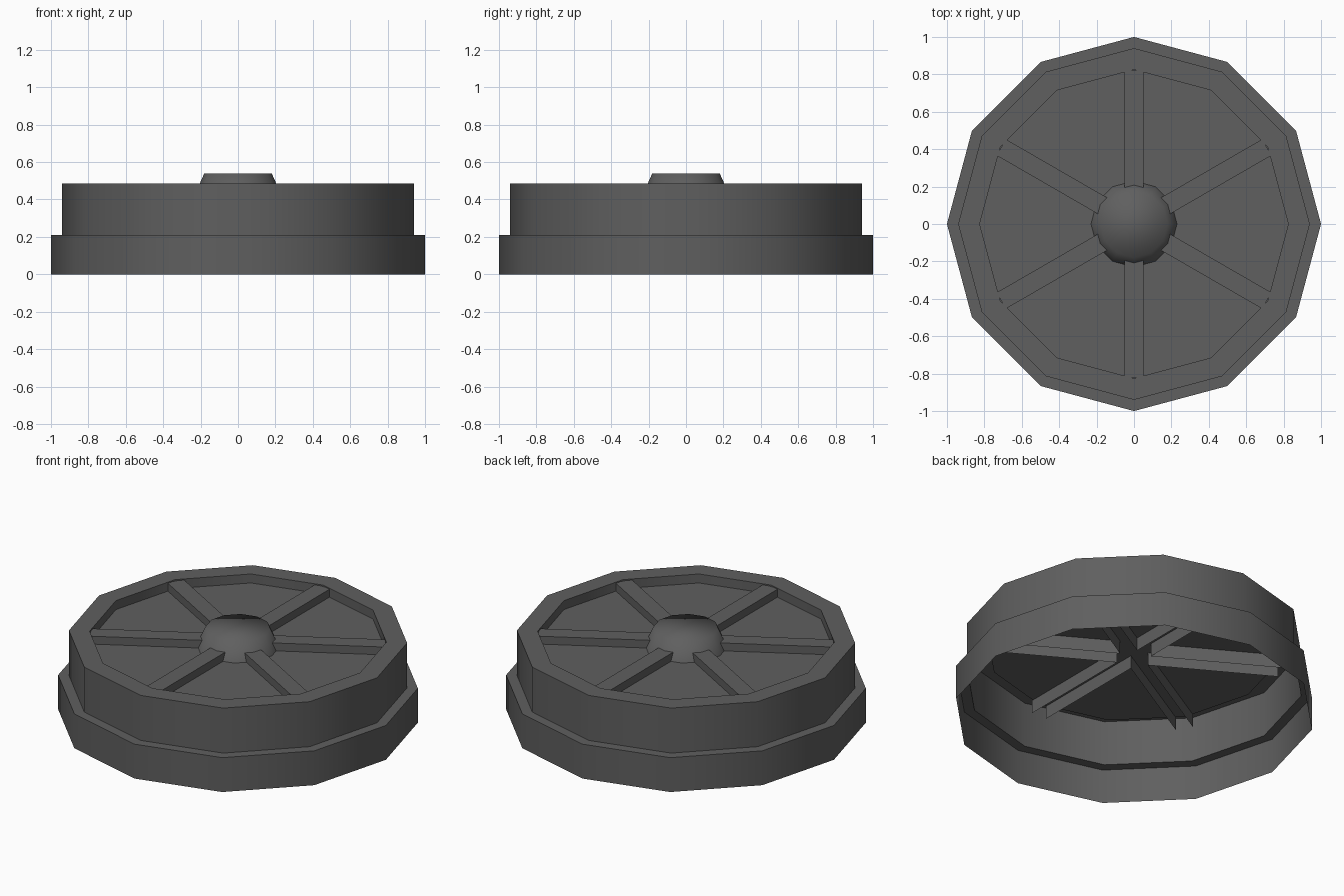
import bpy
import bmesh
import math
from mathutils import Matrix, Vector

cube = bpy.data.objects.get("Cube")
if cube:
    bpy.data.objects.remove(cube, do_unlink=True)

SIDES = 12
SPOKES = 6

# Single dark grey material
grey = bpy.data.materials.new("dark_grey")
grey.use_nodes = True
colour = (0.115, 0.115, 0.115, 1)
grey.diffuse_color = colour
grey.node_tree.nodes["Principled BSDF"].inputs["Base Color"].default_value = colour


def finish(name, bm, smooth_angle=None):
    """Turn a bmesh into a coloured object, optionally smooth shaded."""
    mesh = bpy.data.meshes.new(name)
    bm.to_mesh(mesh)
    bm.free()
    mesh.materials.append(grey)
    obj = bpy.data.objects.new(name, mesh)
    bpy.context.collection.objects.link(obj)
    if smooth_angle:
        bpy.ops.object.select_all(action="DESELECT")
        obj.select_set(True)
        bpy.context.view_layer.objects.active = obj
        bpy.ops.object.shade_smooth_by_angle(angle=math.radians(smooth_angle))
    return obj


def lathe(name, profile, cap, smooth_angle):
    """Revolve (radius, height) points into a faceted surface."""
    bm = bmesh.new()
    rings = []
    for radius, z in profile:
        angles = [2 * math.pi * i / SIDES for i in range(SIDES)]
        rings.append([bm.verts.new((radius * math.cos(a), radius * math.sin(a), z))
                      for a in angles])
    for low, high in zip(rings, rings[1:]):
        for i in range(SIDES):
            j = (i + 1) % SIDES
            bm.faces.new((low[i], low[j], high[j], high[i]))
    if cap:
        bm.faces.new(rings[-1])
    return finish(name, bm, smooth_angle)


# Stepped open shell with a raised rim and a recessed floor
lathe("stepped_shell",
      [(1, 0), (1, 0.21), (0.94, 0.21), (0.94, 0.485), (0.825, 0.485), (0.825, 0.43)],
      cap=True, smooth_angle=40)

# Hub with softly shaded shoulder
lathe("hub", [(0.23, 0.43), (0.18, 0.54)], cap=True, smooth_angle=100)

# Spokes: channels open at the bottom and the ends
half, inner, outer = 0.05, 0.087, 0.82
section = [(-half, 0.35), (-half, 0.478), (half, 0.478), (half, 0.35)]
bm = bmesh.new()
for k in range(SPOKES):
    turn = Matrix.Rotation(math.radians(30 + 60 * k), 3, "Z")
    near, far = [[bm.verts.new(turn @ Vector((x, y, z))) for y, z in section]
                 for x in (inner, outer)]
    for i in range(len(section) - 1):
        bm.faces.new((near[i], far[i], far[i + 1], near[i + 1]))
finish("spokes", bm)
